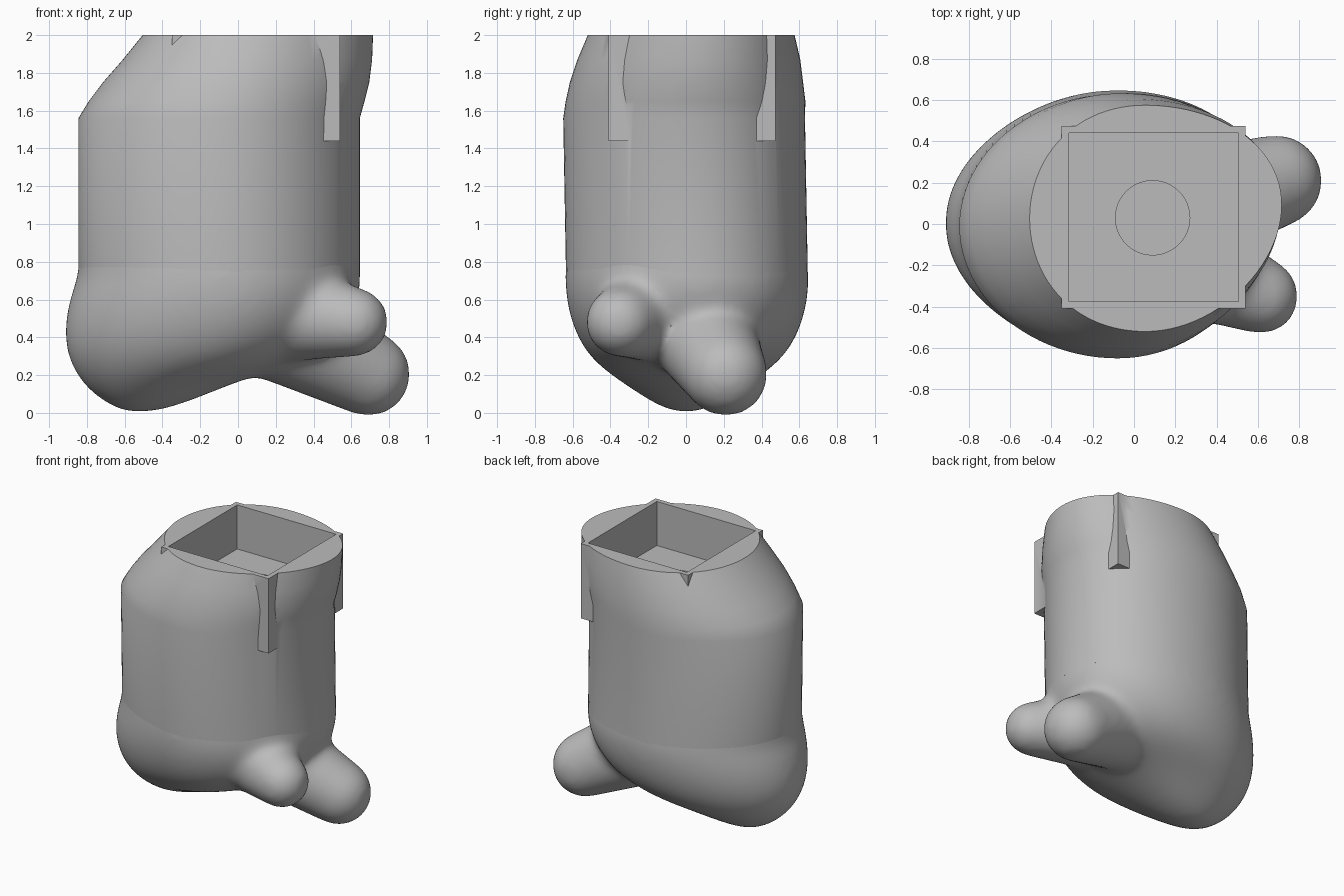
import bpy
import bmesh
from math import sin, cos, pi
from mathutils import Matrix, Vector

cube = bpy.data.objects.get("Cube")
if cube:
    bpy.data.objects.remove(cube)

grey = bpy.data.materials.new("plain grey")
grey.use_nodes = True
grey.diffuse_color = (0.5, 0.5, 0.5, 1)
grey.node_tree.nodes["Principled BSDF"].inputs["Base Color"].default_value = grey.diffuse_color
SEGMENTS = 96
ANGLES = [2 * pi * i / SEGMENTS for i in range(SEGMENTS)]


def finish(name, bm):
    bmesh.ops.recalc_face_normals(bm, faces=bm.faces)
    mesh = bpy.data.meshes.new(name)
    bm.to_mesh(mesh)
    bm.free()
    obj = bpy.data.objects.new(name, mesh)
    obj.data.materials.append(grey)
    bpy.context.collection.objects.link(obj)
    return obj


def loft(bm, rings):
    loops = [[bm.verts.new(p) for p in ring] for ring in rings]
    for a, b in zip(loops, loops[1:]):
        for i in range(SEGMENTS):
            j = (i + 1) % SEGMENTS
            bm.faces.new((a[i], a[j], b[j], b[i]))
    bm.faces.new(loops[0][::-1])
    bm.faces.new(loops[-1])


def oval(z, x0, x1, y0, y1, egg=-0.02):
    """Egg-shaped ring whose +x end leans towards +y."""
    cx, cy, rx, ry = (x0 + x1) / 2, (y0 + y1) / 2, (x1 - x0) / 2, (y1 - y0) / 2
    return [(cx + rx * cos(t) - egg * sin(t) ** 2,
             cy + ry * sin(t) + 0.065 * cos(t) * max(0, cos(t)), z) for t in ANGLES]


def box(name, low, high):
    bm = bmesh.new()
    low, high = Vector(low), Vector(high)
    place = Matrix.Translation((low + high) / 2) @ Matrix.Diagonal((*(high - low), 1))
    bmesh.ops.create_cube(bm, size=1, matrix=place)
    return finish(name, bm)


def make_active(obj):
    bpy.ops.object.select_all(action="DESELECT")
    bpy.context.view_layer.objects.active = obj
    obj.select_set(True)


def apply_all(obj):
    make_active(obj)
    for mod in list(obj.modifiers):
        bpy.ops.object.modifier_apply(modifier=mod.name)


def combine(obj, tool, operation):
    mod = obj.modifiers.new("combine", "BOOLEAN")
    mod.operation, mod.solver, mod.object = operation, "EXACT", tool
    apply_all(obj)
    bpy.data.objects.remove(tool)


# Upper body: straight wall, then a shoulder leaning towards +x
bm = bmesh.new()
loft(bm, [
    oval(0.72, -0.845, 0.645, -0.635, 0.645),
    oval(1.56, -0.845, 0.645, -0.65, 0.63),
    oval(1.65, -0.79, 0.67, -0.637, 0.632, 0),
    oval(1.75, -0.715, 0.695, -0.615, 0.62, 0.02),
    oval(1.87, -0.61, 0.71, -0.575, 0.605, 0.04),
    oval(2.00, -0.505, 0.715, -0.52, 0.575, 0.05),
    oval(2.06, -0.46, 0.715, -0.49, 0.56, 0.05),
])
upper_body = finish("upper_body", bm)

# Square socket: corners stand proud of the wall, pocket and round recess inside
combine(upper_body, box("socket_shell", (-0.35, -0.41, 1.44), (0.54, 0.475, 2.04)), "UNION")
combine(upper_body, box("top_trim", (-2, -2, 2), (2, 2, 3)), "DIFFERENCE")
combine(upper_body, box("socket_pocket", (-0.315, -0.375, 1.67), (0.505, 0.44, 2.3)), "DIFFERENCE")
bm = bmesh.new()
bmesh.ops.create_cone(bm, cap_ends=True, segments=48, radius1=0.18, radius2=0.18, depth=0.5,
                      matrix=Matrix.Translation((0.09, 0.03, 1.75)))
combine(upper_body, finish("round_recess", bm), "DIFFERENCE")

# Lower body: keeled dome with its lowest point at the heel
bm = bmesh.new()
heel_x, height, steps = -0.55, 0.72, 24
rings = []
rim = oval(height, -0.85, 0.65, -0.64, 0.65)
for k in range(1, steps + 1):
    phi = pi / 2 * k / steps
    r, ring = sin(phi), []
    for t, (x, y, _) in zip(ANGLES, rim):
        back, front = min(0, cos(t)), max(0, cos(t))
        flare = 0.27 * r * r * cos(phi) * back
        keel = (0.06 * (1 + back) + 0.025 * front) * sin(pi * r) ** 2
        ring.append((heel_x + r * (x - heel_x) + flare, r * y, height * (1 - cos(phi)) + keel))
    rings.append(ring)
rings.append(oval(0.95, -0.83, 0.63, -0.625, 0.625))
loft(bm, rings)


# Two stubby feet, each a tapering row of balls from body to toe
def foot(root, toe, root_radius, toe_radius, count=16):
    for k in range(count):
        f = k / (count - 1)
        centre = Vector(root).lerp(Vector(toe), f)
        bmesh.ops.create_icosphere(bm, subdivisions=4,
                                   radius=root_radius + f * (toe_radius - root_radius),
                                   matrix=Matrix.Translation(centre))


foot((0.1, 0.03, 0.52), (0.69, 0.21, 0.205), 0.31, 0.225)
foot((0.25, -0.19, 0.53), (0.615, -0.35, 0.48), 0.26, 0.185)
lower_body = finish("lower_body_and_feet", bm)
remesh = lower_body.modifiers.new("fuse", "REMESH")
remesh.mode, remesh.voxel_size = "VOXEL", 0.02
soften = lower_body.modifiers.new("soften", "SMOOTH")
soften.factor, soften.iterations = 0.5, 50
apply_all(lower_body)

for obj in (upper_body, lower_body):
    make_active(obj)
    bpy.ops.object.shade_smooth_by_angle(angle=0.6)
